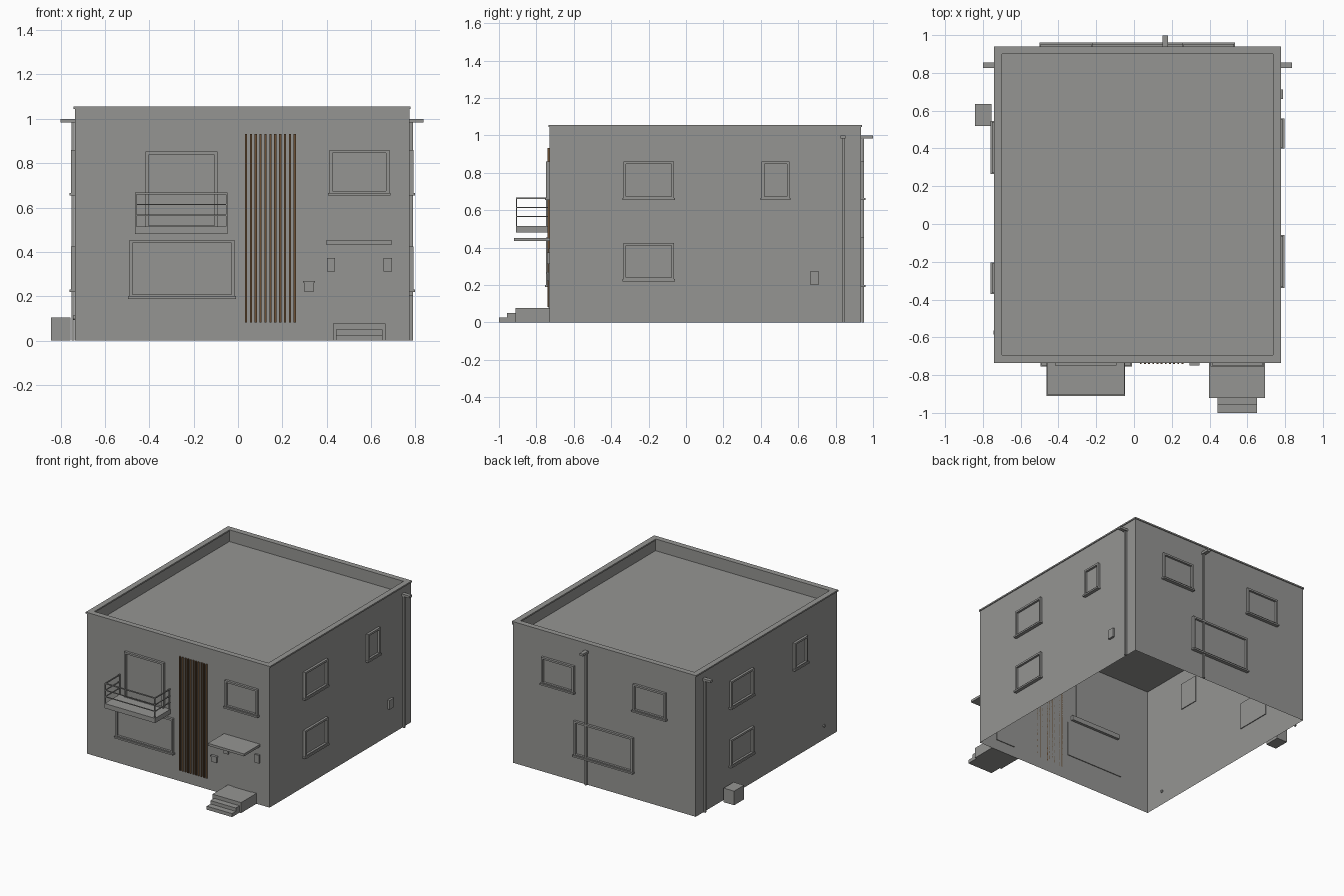
import bpy
import bmesh
from mathutils import Vector

cube = bpy.data.objects.get("Cube")
if cube:
    bpy.data.objects.remove(cube, do_unlink=True)


def material(name, rgb):
    m = bpy.data.materials.new(name)
    m.use_nodes = True
    m.diffuse_color = (*rgb, 1)
    m.node_tree.nodes["Principled BSDF"].inputs["Base Color"].default_value = (*rgb, 1)
    return m


GREY = material("plaster grey", (0.30, 0.30, 0.29))
BROWN = material("timber brown", (0.15, 0.08, 0.035))

# Outer wall limits and heights
X0, X1, Y0, Y1 = -0.735, 0.772, -0.73, 0.935
WALL_TOP, CAP_TOP, ROOF = 1.045, 1.056, 0.965


def finish(name, bm, mat=GREY):
    mesh = bpy.data.meshes.new(name)
    bm.to_mesh(mesh)
    bm.free()
    mesh.materials.append(mat)
    ob = bpy.data.objects.new(name, mesh)
    bpy.context.collection.objects.link(ob)
    return ob


def add_box(bm, a, b):
    lo = Vector([min(p, q) for p, q in zip(a, b)])
    hi = Vector([max(p, q) for p, q in zip(a, b)])
    for v in bmesh.ops.create_cube(bm, size=1)["verts"]:
        v.co = Vector([(c + 0.5) * (h - l) + l for c, l, h in zip(v.co, lo, hi)])


def on_wall(side, u, d, z):
    """Point at u along a wall, d outward from it, at height z."""
    return {"front": (u, Y0 - d, z), "back": (u, Y1 + d, z),
            "left": (X1 + d, u, z), "right": (X0 - d, u, z)}[side]


def wall_boxes(name, side, boxes, mat=GREY):
    """Boxes given as (u0, u1, z0, z1, d0, d1) on one wall."""
    bm = bmesh.new()
    for u0, u1, z0, z1, d0, d1 in boxes:
        add_box(bm, on_wall(side, u0, d0, z0), on_wall(side, u1, d1, z1))
    return finish(name, bm, mat)


def window(name, side, u0, u1, z0, z1, sill=True):
    t, back, front = 0.014, -0.006, 0.018
    wall_boxes(name + "_frame", side, [
        (u0, u0 + t, z0, z1, back, front), (u1 - t, u1, z0, z1, back, front),
        (u0 + t, u1 - t, z1 - t, z1, back, front),
        (u0 + t, u1 - t, z0, z0 + t, back, front)])
    wall_boxes(name + "_pane", side, [(u0 + t, u1 - t, z0 + t, z1 - t, back, 0.002)])
    if sill:
        e = 0.006
        wall_boxes(name + "_sill", side, [(u0 - e, u1 + e, z0 - e, z0 + e, 0, 0.025)])


# House shell, open underneath, with the parapet turned inward
bm = bmesh.new()
rings = []
for inset, z in ((0, 0), (0, WALL_TOP), (0.03, WALL_TOP), (0.03, ROOF)):
    a, b, c, d = X0 + inset, X1 - inset, Y0 + inset, Y1 - inset
    rings.append([bm.verts.new((x, y, z)) for x, y in ((a, c), (b, c), (b, d), (a, d))])
for lower, upper in zip(rings, rings[1:]):
    for i in range(4):
        j = (i + 1) % 4
        bm.faces.new((lower[i], lower[j], upper[j], upper[i]))
finish("walls", bm)

bm = bmesh.new()
add_box(bm, (X0, Y0, ROOF - 0.004), (X1, Y1, ROOF))
finish("flat_roof", bm)

# Parapet cap
bm = bmesh.new()
o, w = 0.006, 0.042
a, b, c, d = X0 - o, X1 + o, Y0 - o, Y1 + o
add_box(bm, (a, c, WALL_TOP), (b, c + w, CAP_TOP))
add_box(bm, (a, d - w, WALL_TOP), (b, d, CAP_TOP))
add_box(bm, (a, c + w, WALL_TOP), (a + w, d - w, CAP_TOP))
add_box(bm, (b - w, c + w, WALL_TOP), (b, d - w, CAP_TOP))
finish("parapet_cap", bm)

# Windows
UP, LOW, WIDE = (0.66, 0.86), (0.225, 0.425), (0.195, 0.455)
window("front_wide_window", "front", -0.49, -0.016, *WIDE)
window("front_upper_window", "front", 0.412, 0.682, *UP)
window("balcony_door", "front", -0.417, -0.092, 0.505, 0.852, sill=False)
window("back_upper_window_a", "back", 0.262, 0.53, *UP)
window("back_upper_window_b", "back", -0.495, -0.225, *UP)
window("back_wide_window", "back", -0.225, 0.262, *WIDE)
for side, pair, small in (("left", (-0.334, -0.064), (0.405, 0.553)),
                          ("right", (0.27, 0.54), (-0.365, -0.21))):
    window(side + "_upper_window", side, *pair, *UP)
    window(side + "_lower_window", side, *pair, *LOW)
    window(side + "_small_window", side, *small, *UP)

# Balcony slab and railing
B0, B1, DEPTH = -0.464, -0.047, 0.18
wall_boxes("balcony_slab", "front", [(B0, B1, 0.48, 0.515, -0.02, DEPTH)])
rails = []
for z, t in ((0.660, 0.008), (0.611, 0.005), (0.563, 0.005)):
    rails += [(B0, B1, z, z + t, DEPTH - 0.007, DEPTH),
              (B0, B0 + 0.007, z, z + t, 0, DEPTH),
              (B1 - 0.007, B1, z, z + t, 0, DEPTH)]
for u in (B0, B1 - 0.007):
    for d in (0.002, DEPTH - 0.007):
        rails.append((u, u + 0.007, 0.515, 0.667, d, d + 0.007))
wall_boxes("balcony_railing", "front", rails)

# Timber slats
wall_boxes("timber_slats", "front",
           [(u, u + 0.01, 0.083, 0.932, 0, 0.01)
            for u in (0.031 + 0.022 * i for i in range(11))], BROWN)

# Entrance
wall_boxes("front_door", "front", [(0.468, 0.624, 0.078, 0.395, -0.006, 0.005)])
wall_boxes("door_canopy", "front", [(0.396, 0.694, 0.434, 0.452, 0, 0.19)])
wall_boxes("entrance_steps", "front", [
    (0.428, 0.664, 0, 0.078, 0, 0.182),
    (0.442, 0.651, 0, 0.051, 0.182, 0.226),
    (0.442, 0.651, 0, 0.026, 0.226, 0.27)])
for name, u in (("lamp_inner", 0.401), ("lamp_outer", 0.656)):
    wall_boxes(name, "front", [(u, u + 0.037, 0.312, 0.373, 0, 0.014)])
wall_boxes("mailbox", "front", [(0.298, 0.343, 0.222, 0.262, 0, 0.014),
                                (0.294, 0.347, 0.262, 0.27, 0, 0.018)])

# Downpipes with hopper heads
for side, u in (("left", 0.84), ("right", 0.84), ("back", 0.165)):
    wall_boxes(side + "_downpipe", side, [
        (u - 0.007, u + 0.007, 0, 0.983, 0.002, 0.016),
        (u - 0.014, u + 0.014, 0.983, 1.0, 0, 0.064)])

# Utility boxes and vents
wall_boxes("outdoor_unit", "right", [(0.518, 0.635, 0, 0.105, 0.02, 0.107)])
wall_boxes("meter_box", "left", [(0.662, 0.712, 0.203, 0.272, 0, 0.016)])


def vent(name, side, u, z, r):
    bm = bmesh.new()
    bmesh.ops.create_cone(bm, cap_ends=True, segments=16, radius1=r, radius2=r, depth=0.016)
    for v in bm.verts:
        v.co = on_wall(side, u + v.co.x, v.co.z, z + v.co.y)
    bmesh.ops.recalc_face_normals(bm, faces=bm.faces[:])
    finish(name, bm)


vent("right_vent", "right", -0.575, 0.103, 0.01)
